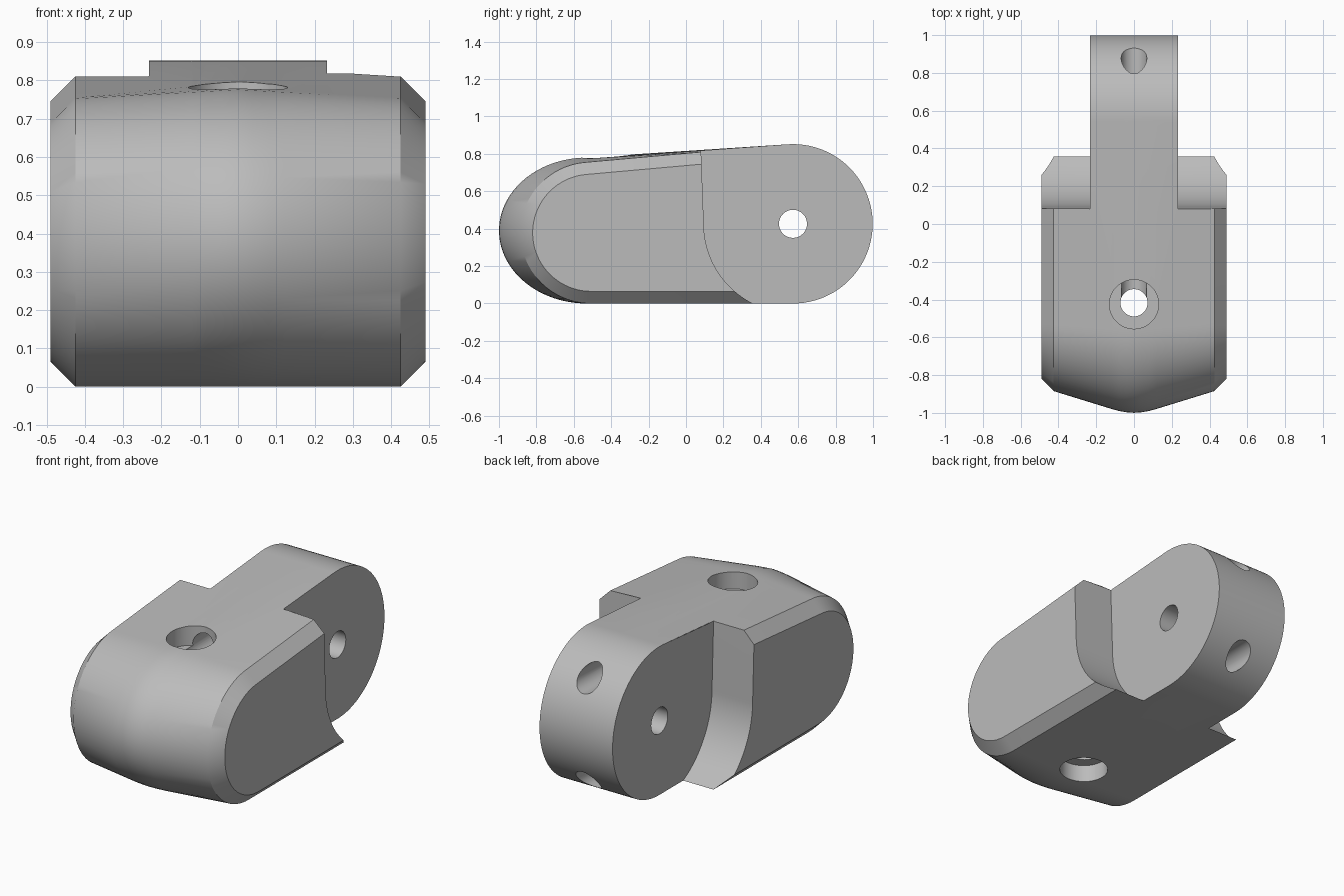
import bpy, bmesh, math
from mathutils import Vector, Matrix

default = bpy.data.objects.get("Cube")
if default:
    bpy.data.objects.remove(default, do_unlink=True)

grey = bpy.data.materials.new("plain grey")
grey.use_nodes = True
grey.diffuse_color = (0.5, 0.5, 0.5, 1)
grey.node_tree.nodes["Principled BSDF"].inputs["Base Color"].default_value = (0.5, 0.5, 0.5, 1)

PIN_Y, PIN_Z, KNUCKLE_R = 0.572, 0.426, 0.426   # hinge centre and radius
CHAMFER = 0.065


def arc(cy, cz, ry, rz, start, end, steps):
    """Points of an elliptical arc in the side plane, angles in degrees."""
    angles = [math.radians(start + (end - start) * i / steps) for i in range(steps + 1)]
    return [(cy + ry * math.cos(a), cz + rz * math.sin(a)) for a in angles]


def loft(name, sections):
    """Skin a list of (x, side profile) sections and cap both ends."""
    bm = bmesh.new()
    rings = [[bm.verts.new((x, y, z)) for y, z in profile] for x, profile in sections]
    for a, b in zip(rings, rings[1:]):
        for i in range(len(a)):
            j = (i + 1) % len(a)
            bm.faces.new((a[i], a[j], b[j], b[i]))
    bm.faces.new(rings[0])
    bm.faces.new(rings[-1])
    bmesh.ops.recalc_face_normals(bm, faces=bm.faces)
    mesh = bpy.data.meshes.new(name)
    bm.to_mesh(mesh)
    bm.free()
    obj = bpy.data.objects.new(name, mesh)
    bpy.context.collection.objects.link(obj)
    mesh.materials.append(grey)
    return obj


def drill(name, start, end, radius):
    """Cylindrical cutter between two points."""
    start, end = Vector(start), Vector(end)
    bm = bmesh.new()
    axis = end - start
    place = Matrix.Translation((start + end) / 2) @ axis.to_track_quat('Z', 'Y').to_matrix().to_4x4()
    bmesh.ops.create_cone(bm, cap_ends=True, segments=48, radius1=radius, radius2=radius,
                          depth=axis.length, matrix=place)
    mesh = bpy.data.meshes.new(name)
    bm.to_mesh(mesh)
    bm.free()
    obj = bpy.data.objects.new(name, mesh)
    bpy.context.collection.objects.link(obj)
    mesh.materials.append(grey)
    return obj


# Body: crowned nose in front, round knuckle behind, chamfered sides
def section(x, tip, inset=0.0):
    t = 1 - min(abs(x) / 0.425, 1)
    half = 0.378 + 0.012 * t
    centre = -0.507 - 0.023 * t
    nose = arc(centre, half, centre - tip - inset, half - inset, 270, 94, 40)
    knuckle = arc(PIN_Y, PIN_Z, KNUCKLE_R - inset, KNUCKLE_R - inset, 94, -90, 48)
    return x, nose + knuckle


half_sections = [(0.04, -0.997), (0.08, -0.99), (0.12, -0.979), (0.425, -0.885)]
sections = [section(-0.49, -0.885, CHAMFER)]
sections += [section(-x, tip) for x, tip in reversed(half_sections)]
sections += [section(0, -1.0)]
sections += [section(x, tip) for x, tip in half_sections]
sections += [section(0.49, -0.885, CHAMFER)]
body = loft("finger_segment", sections)

# Cutters: clearance either side of the hinge tongue
cutters = []
clearance = arc(PIN_Y, PIN_Z, 0.477, 0.477, 180, 250, 28)
clearance += [(0.42, -0.2), (1.2, -0.2), (1.2, 1.1), (0.07, 1.1)]
for side in (-1, 1):
    cutters.append(loft("tongue_clearance", [(side * 0.232, clearance), (side * 0.7, clearance)]))

# Cutters: hinge pin, vertical hole with counterbores, two cord channels
BORE_Y = -0.425
cutters += [
    drill("pin_hole", (-0.6, PIN_Y, PIN_Z), (0.6, PIN_Y, PIN_Z), 0.075),
    drill("through_hole", (0, BORE_Y + 0.008, -0.2), (0, BORE_Y + 0.008, 1.1), 0.072),
    drill("top_counterbore", (0, BORE_Y, 0.68), (0, BORE_Y, 1.1), 0.13),
    drill("bottom_counterbore", (0, BORE_Y, -0.2), (0, BORE_Y, 0.1), 0.13),
    drill("upper_cord_channel", (0, BORE_Y, 0.69), (0, 1.2, 0.73), 0.068),
    drill("lower_cord_channel", (0, BORE_Y, 0.12), (0, 1.2, 0.145), 0.068),
]

bpy.ops.object.select_all(action='DESELECT')
body.select_set(True)
bpy.context.view_layer.objects.active = body
for cutter in cutters:
    cutter.hide_render = True
    cut = body.modifiers.new(cutter.name, 'BOOLEAN')
    cut.operation = 'DIFFERENCE'
    cut.solver = 'EXACT'
    cut.object = cutter
    bpy.ops.object.modifier_apply(modifier=cut.name)
    bpy.data.objects.remove(cutter, do_unlink=True)

bpy.ops.object.shade_smooth_by_angle(angle=math.radians(30))
